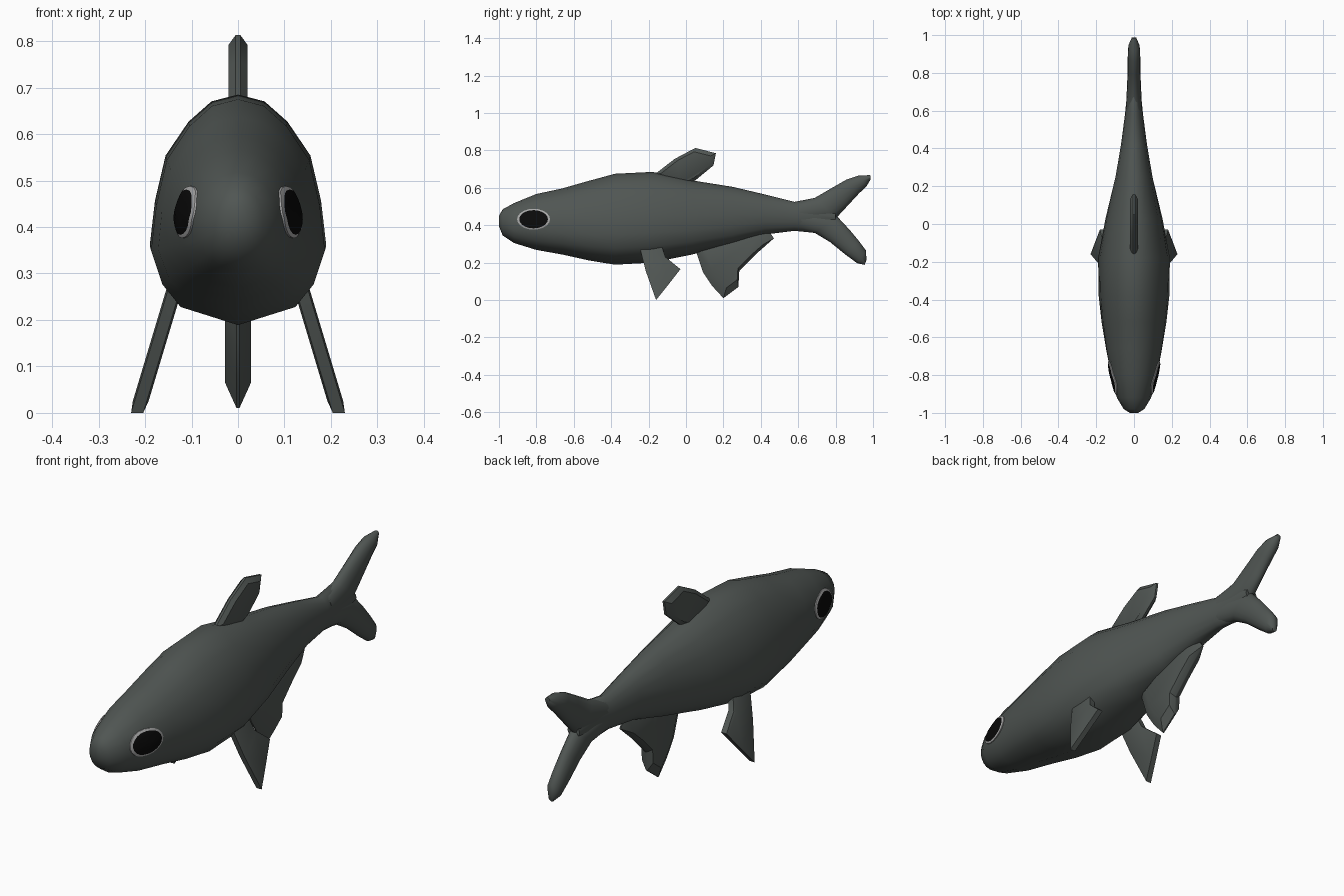
import bpy, bmesh, math
from mathutils import Vector
from mathutils.bvhtree import BVHTree

if "Cube" in bpy.data.objects:
    bpy.data.objects.remove(bpy.data.objects["Cube"])


def material(name, color, rough=0.6):
    m = bpy.data.materials.new(name)
    m.use_nodes = True
    m.diffuse_color = (*color, 1)
    bsdf = next(n for n in m.node_tree.nodes if n.type == 'BSDF_PRINCIPLED')
    bsdf.inputs["Base Color"].default_value = (*color, 1)
    bsdf.inputs["Roughness"].default_value = rough
    return m


SKIN = material("dark grey skin", (0.08, 0.092, 0.086))
BLACK = material("black pupil", (0.003, 0.003, 0.003))
RIM = material("grey eye rim", (0.4, 0.4, 0.4))


def finish(name, bm, mats, angle):
    bmesh.ops.recalc_face_normals(bm, faces=bm.faces)
    mesh = bpy.data.meshes.new(name)
    bm.to_mesh(mesh)
    bm.free()
    ob = bpy.data.objects.new(name, mesh)
    bpy.context.collection.objects.link(ob)
    for m in mats:
        mesh.materials.append(m)
    bpy.ops.object.select_all(action='DESELECT')
    ob.select_set(True)
    bpy.context.view_layer.objects.active = ob
    bpy.ops.object.shade_smooth_by_angle(angle=math.radians(angle))
    return ob


# Half cross-section: (share of half width, share of height), top to bottom
BELLY = [(0, 1), (.3, .97), (.56, .88), (.82, .73), (.94, .53),
         (1, .33), (.87, .18), (.66, .08), (0, 0)]
OVAL = [(math.sin(i * math.pi / 8), .5 + .5 * math.cos(i * math.pi / 8)) for i in range(9)]


def loft(bm, sections, roundness):
    """Skin rings, each given by a top point, a bottom point and a half width."""
    rings = []
    for top, bottom, width in sections:
        k = roundness(top[0])
        half = [(a[0] + (b[0] - a[0]) * k, a[1] + (b[1] - a[1]) * k)
                for a, b in zip(BELLY, OVAL)]
        outline = half + [(-u, v) for u, v in half[-2:0:-1]]
        rings.append([bm.verts.new((u * width,
                                    bottom[0] + (top[0] - bottom[0]) * v,
                                    bottom[1] + (top[1] - bottom[1]) * v)) for u, v in outline])
    n = len(rings[0])
    for a, b in zip(rings, rings[1:]):
        for i in range(n):
            bm.faces.new((a[i], a[(i + 1) % n], b[(i + 1) % n], b[i]))
    bm.faces.new(rings[0])
    bm.faces.new(rings[-1])


# Body: y, bottom, top, half width
BODY = [(-1, .395, .45, .022), (-.98, .345, .485, .055), (-.92, .305, .518, .092),
        (-.8, .268, .567, .126), (-.66, .243, .597, .152), (-.52, .212, .637, .173),
        (-.38, .189, .675, .187), (-.18, .2, .685, .19), (.03, .243, .64, .152),
        (.25, .298, .605, .101), (.42, .35, .565, .07), (.58, .37, .525, .048),
        (.7, .358, .548, .036), (.8, .42, .47, .03)]
bm = bmesh.new()
loft(bm, [((y, t), (y, b), w) for y, b, t, w in BODY],
     lambda y: min(1, max(0, (abs(y + .25) - .2) / .65)))
skin_tree = BVHTree.FromBMesh(bm)
finish("body", bm, [SKIN], 60)

# Forked tail, one loft per lobe
UPPER = [((.6, .525), (.62, .41), .043), ((.69, .547), (.8, .435), .036),
         ((.79, .605), (.865, .505), .034), ((.86, .645), (.925, .57), .033),
         ((.92, .665), (.965, .608), .03), ((.985, .668), (.987, .645), .012)]
LOWER = [((.62, .49), (.6, .372), .043), ((.81, .445), (.69, .358), .036),
         ((.875, .375), (.77, .31), .034), ((.925, .315), (.85, .245), .033),
         ((.962, .265), (.915, .197), .03), ((.965, .215), (.955, .188), .012)]
for name, lobe in (("tail_upper_lobe", UPPER), ("tail_lower_lobe", LOWER)):
    bm = bmesh.new()
    loft(bm, lobe, lambda y: 1)
    finish(name, bm, [SKIN], 60)


def fin(name, outline, thick, core, place=lambda z: 0, rim=0):
    """Fin with a bevelled edge: thin rim outline and a thicker scaled core."""
    bm = bmesh.new()
    n = len(outline)
    cy, cz = (sum(p[i] for p in outline) / n for i in (0, 1))

    def ring(scale, x):
        pts = [(cy + (y - cy) * scale, cz + (z - cz) * scale) for y, z in outline]
        return [bm.verts.new((place(z) + x, y, z)) for y, z in pts]

    rings = [ring(core, -thick), ring(1, -rim), ring(1, rim), ring(core, thick)]
    for a, b in zip(rings, rings[1:]):
        for i in range(n):
            j = (i + 1) % n
            bm.faces.new((a[i], a[j], b[j], b[i]))
    bm.faces.new(rings[0])
    bm.faces.new(rings[-1])
    bmesh.ops.remove_doubles(bm, verts=bm.verts, dist=1e-5)
    return finish(name, bm, [SKIN], 35)


fin("dorsal_fin", [(-.17, .67), (-.06, .755), (.05, .813), (.16, .785),
                   (.147, .72), (.05, .64), (-.05, .6)], .02, .8, rim=.005)
fin("anal_fin", [(.05, .27), (.09, .15), (.14, .075), (.2, .01), (.28, .07),
                 (.285, .155), (.385, .255), (.47, .33), (.43, .39), (.25, .37)],
    .028, .72, rim=.003)
for side, label in ((1, "left"), (-1, "right")):
    fin("pelvic_fin_" + label, [(-.25, .29), (-.215, .155), (-.16, 0), (-.1, .075),
                                (-.03, .165), (-.11, .23), (-.13, .29)],
        .017, .85, lambda z: side * (.136 + (.27 - z) * .3), rim=.013)

# Eyes: shallow domed discs laid onto the head, with a grey rim
for side, label in ((1, "left"), (-1, "right")):
    bm = bmesh.new()
    seg = 20
    rings = []
    for r, lift in ((1, -.004), (1, .004), (.87, .007), (.5, .008), (.1, .008)):
        ring = []
        for i in range(seg):
            a = 2 * math.pi * i / seg
            y, z = -.815 + .088 * r * math.cos(a), .432 + .056 * r * math.sin(a)
            hit = skin_tree.ray_cast(Vector((side, y, z)), Vector((-side, 0, 0)))[0]
            ring.append(bm.verts.new((hit.x + side * lift, y, z)))
        rings.append(ring)
    for k, (a, b) in enumerate(zip(rings, rings[1:])):
        for i in range(seg):
            j = (i + 1) % seg
            f = bm.faces.new((a[i], a[j], b[j], b[i]))
            f.material_index = 1 if k < 2 else 0
    bm.faces.new(rings[-1])
    bm.faces.new(rings[0]).material_index = 1
    finish("eye_" + label, bm, [BLACK, RIM], 40)
